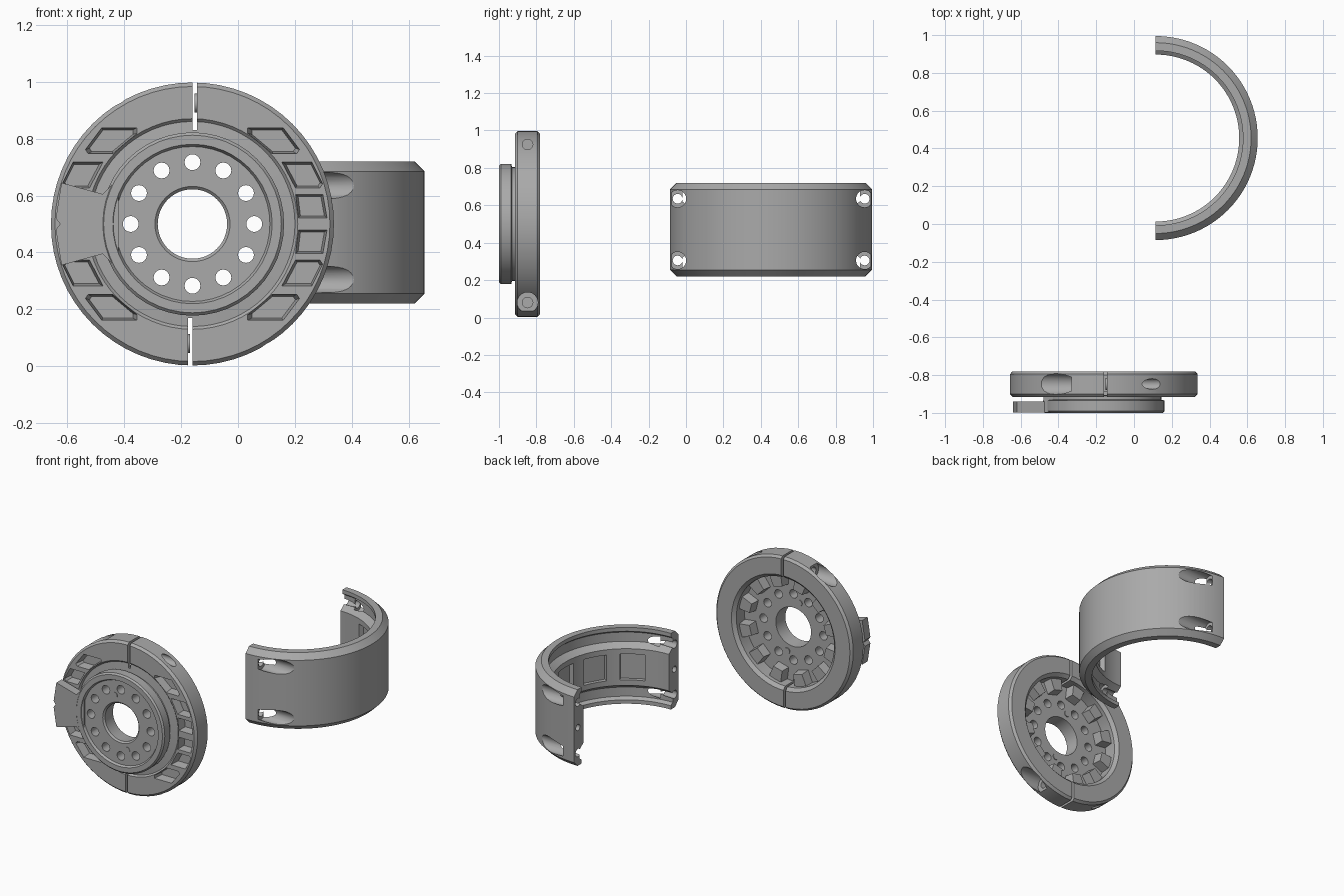
import bpy, bmesh
from math import pi, cos, sin, radians
from mathutils import Matrix, Vector

cube = bpy.data.objects.get("Cube")
if cube:
    bpy.data.objects.remove(cube)

metal = bpy.data.materials.new("machined_grey")
metal.use_nodes = True
GREY = (0.4, 0.4, 0.4, 1)
metal.diffuse_color = GREY
metal.node_tree.nodes["Principled BSDF"].inputs["Base Color"].default_value = GREY

DISC = Vector((-0.16, 0, 0.5))      # axis of the round plate, along y
SHELL = Vector((0.115, 0.455, 0))   # axis of the half shell, along z


def finish(name, bm):
    bmesh.ops.recalc_face_normals(bm, faces=bm.faces)
    mesh = bpy.data.meshes.new(name)
    bm.to_mesh(mesh)
    bm.free()
    mesh.materials.append(metal)
    ob = bpy.data.objects.new(name, mesh)
    bpy.context.collection.objects.link(ob)
    return ob


def lathe(name, profile, segs, place, arc=None):
    """Sweep a closed (radius, height) profile; place maps radius, angle, height to a point."""
    bm = bmesh.new()
    start, end = arc or (0, 2 * pi)
    count = segs + 1 if arc else segs
    rows = [[bm.verts.new(place(r, start + (end - start) * i / segs, h)) for r, h in profile]
            for i in range(count)]
    n = len(profile)
    for i in range(segs):
        a, b = rows[i], rows[(i + 1) % count]
        for j in range(n):
            k = (j + 1) % n
            bm.faces.new((a[j], a[k], b[k], b[j]))
    if arc:
        bm.faces.new(rows[0])
        bm.faces.new(rows[-1])
    return finish(name, bm)


def around_y(r, a, h):
    return DISC + Vector((r * cos(a), h, r * sin(a)))


def around_z(r, a, h):
    return SHELL + Vector((r * cos(a), r * sin(a), h))


def prism(bm, points, y0, y1, taper=1.0):
    """Extrude an (x, z) outline from y0 to y1, scaling the far end."""
    mid = sum((Vector(p) for p in points), Vector((0, 0))) / len(points)
    near = [bm.verts.new((x, y0, z)) for x, z in points]
    far = [bm.verts.new((mid.x + (x - mid.x) * taper, y1, mid.y + (z - mid.y) * taper))
           for x, z in points]
    bm.faces.new(near)
    bm.faces.new(far[::-1])
    for i in range(len(points)):
        j = (i + 1) % len(points)
        bm.faces.new((near[i], far[i], far[j], near[j]))


def rod(bm, start, end, radius, segs=24):
    start, end = Vector(start), Vector(end)
    turn = (end - start).to_track_quat('Z', 'Y').to_matrix().to_4x4()
    bmesh.ops.create_cone(bm, cap_ends=True, segments=segs, radius1=radius, radius2=radius,
                          depth=(end - start).length,
                          matrix=Matrix.Translation((start + end) / 2) @ turn)


def cut(ob, bm):
    """Subtract the shapes in bm from the object."""
    tool = finish("cutter", bm)
    tool.hide_render = True
    mod = ob.modifiers.new("cut", 'BOOLEAN')
    mod.operation, mod.solver, mod.object, mod.use_self = 'DIFFERENCE', 'EXACT', tool, True
    graph = bpy.context.evaluated_depsgraph_get()
    mesh = bpy.data.meshes.new_from_object(ob.evaluated_get(graph))
    ob.modifiers.clear()
    ob.data = mesh
    bpy.data.objects.remove(tool)


def smooth(*obs):
    bpy.ops.object.select_all(action='DESELECT')
    for ob in obs:
        ob.select_set(True)
    bpy.context.view_layer.objects.active = obs[0]
    bpy.ops.object.shade_smooth_by_angle(angle=radians(30))


def slots(bm):
    # narrow splits at the top and bottom of the clamp ring
    for x, low, high in ((-0.16, 0.83, 1.1), (-0.176, -0.1, 0.17)):
        prism(bm, [(x, low), (x + 0.016, low), (x + 0.016, high), (x, high)], -1.1, -0.7)


# Clamp ring
ring = lathe("clamp_ring", [(0.355, -0.90), (0.37, -0.915), (0.483, -0.915), (0.497, -0.90),
                            (0.497, -0.795), (0.483, -0.78), (0.376, -0.78), (0.355, -0.80)],
             64, around_y)

# Pockets in the ring's front, mirrored up/down and left/right
bm = bmesh.new()
corner = [(0.03, 0.84), (0.16, 0.84), (0.22, 0.76), (0.21, 0.745), (0.12, 0.745), (0.03, 0.82)]
upper = [(0.15, 0.72), (0.26, 0.72), (0.30, 0.64), (0.29, 0.625), (0.20, 0.625)]
middle = [(0.20, 0.605), (0.30, 0.605), (0.315, 0.52), (0.21, 0.52)]
for shape in (corner, upper, middle):
    for flip in (False, True):
        for side in (False, True):
            if side and shape is middle:
                continue
            prism(bm, [(-0.32 - x if side else x, 1 - z if flip else z) for x, z in shape],
                  -0.93, -0.86, 0.8)
cut(ring, bm)

# Clamp screw holes: wide counterbore on one side, narrow hole on the other
bm = bmesh.new()
slots(bm)
cut(ring, bm)
for way, z in ((1, 0.925), (-1, 0.08)):
    for near, far, radius in ((-0.7, -0.17, 0.055), (-0.3, 0.6, 0.028)):
        bm = bmesh.new()
        rod(bm, (DISC.x + way * near, -0.847, z), (DISC.x + way * far, -0.847, z), radius)
        cut(ring, bm)

# Screws that bridge the splits
bm = bmesh.new()
for x, z in ((-0.146, 0.925), (-0.174, 0.08)):
    rod(bm, (x - 0.006, -0.847, z), (x + 0.006, -0.847, z), 0.033)
screws = finish("clamp_screws", bm)

# Hub with raised front rim and thin web reaching the ring
hub = lathe("hub", [(0.128, -0.885), (0.122, -0.975), (0.132, -0.985), (0.272, -0.985),
                    (0.28, -1.0), (0.312, -1.0), (0.322, -0.99), (0.322, -0.935),
                    (0.305, -0.93), (0.305, -0.91), (0.362, -0.905), (0.362, -0.885)],
            48, around_y)
bm = bmesh.new()
for i in range(12):
    p = around_y(0.217, i * pi / 6, 0)
    rod(bm, (p.x, -1.1, p.z), (p.x, -0.7, p.z), 0.028, 16)
slots(bm)
cut(hub, bm)

# Dowel pins in the hub face
bm = bmesh.new()
for x, z in ((-0.205, 0.67), (-0.115, 0.333)):
    rod(bm, (x, -0.988, z), (x, -0.88, z), 0.02, 16)
pins = finish("dowel_pins", bm)

# Ribs behind the hub
bm = bmesh.new()
for i in range(12):
    mid = (i + 0.5) * pi / 6
    outline = [around_y(r, mid + s * 0.14, 0) for r, s in ((0.275, -1), (0.366, -1), (0.366, 1), (0.275, 1))]
    prism(bm, [(p.x, p.z) for p in outline], -0.89, -0.825, 0.85)
ribs = finish("hub_ribs", bm)

# Side arm with a small notch at its tip
half = [(-0.45, 0.69), (-0.475, 0.605), (-0.62, 0.645), (-0.64, 0.52)]
outline = [(-0.42, 0.66)] + half[1:] + [(-0.625, 0.5)]
outline += [(x, 1 - z) for x, z in reversed(half[1:])] + [(-0.42, 0.34)]
bm = bmesh.new()
prism(bm, outline, -0.997, -0.94)
prism(bm, [(-0.48, 0.60), (-0.42, 0.65), (-0.42, 0.35), (-0.48, 0.40)], -0.945, -0.905)
arm = finish("side_arm", bm)

# Half shell with lips and an inner band
upper_half = [(0.54, 0.685), (0.505, 0.72), (0.462, 0.72), (0.462, 0.695), (0.482, 0.68),
              (0.482, 0.62), (0.442, 0.59)]
profile = upper_half + [(r, 0.94 - z) for r, z in reversed(upper_half)]
shell = lathe("half_shell", profile, 48, around_z, (-pi / 2, pi / 2))

# Bolt counterbores and holes at both ends of the shell
for y in (-0.045, 0.955):
    for z in (0.635, 0.305):
        for start, radius in ((0.2, 0.046), (0.0, 0.026)):
            bm = bmesh.new()
            rod(bm, (start, y, z), (0.8, y, z), radius)
            cut(shell, bm)
    bm = bmesh.new()
    rod(bm, (0.05, y, 0.47), (0.2, y, 0.47), 0.02, 16)
    cut(shell, bm)

# Shallow pockets in the inner band
for i in range(5):
    bm = bmesh.new()
    a = (i - 2) * pi / 6
    bmesh.ops.create_cube(bm, size=1, matrix=Matrix.Translation(around_z(0.43, a, 0.47))
                          @ Matrix.Rotation(a, 4, 'Z') @ Matrix.Diagonal((0.07, 0.15, 0.17, 1)))
    cut(shell, bm)

smooth(ring, hub, shell, screws, pins)
